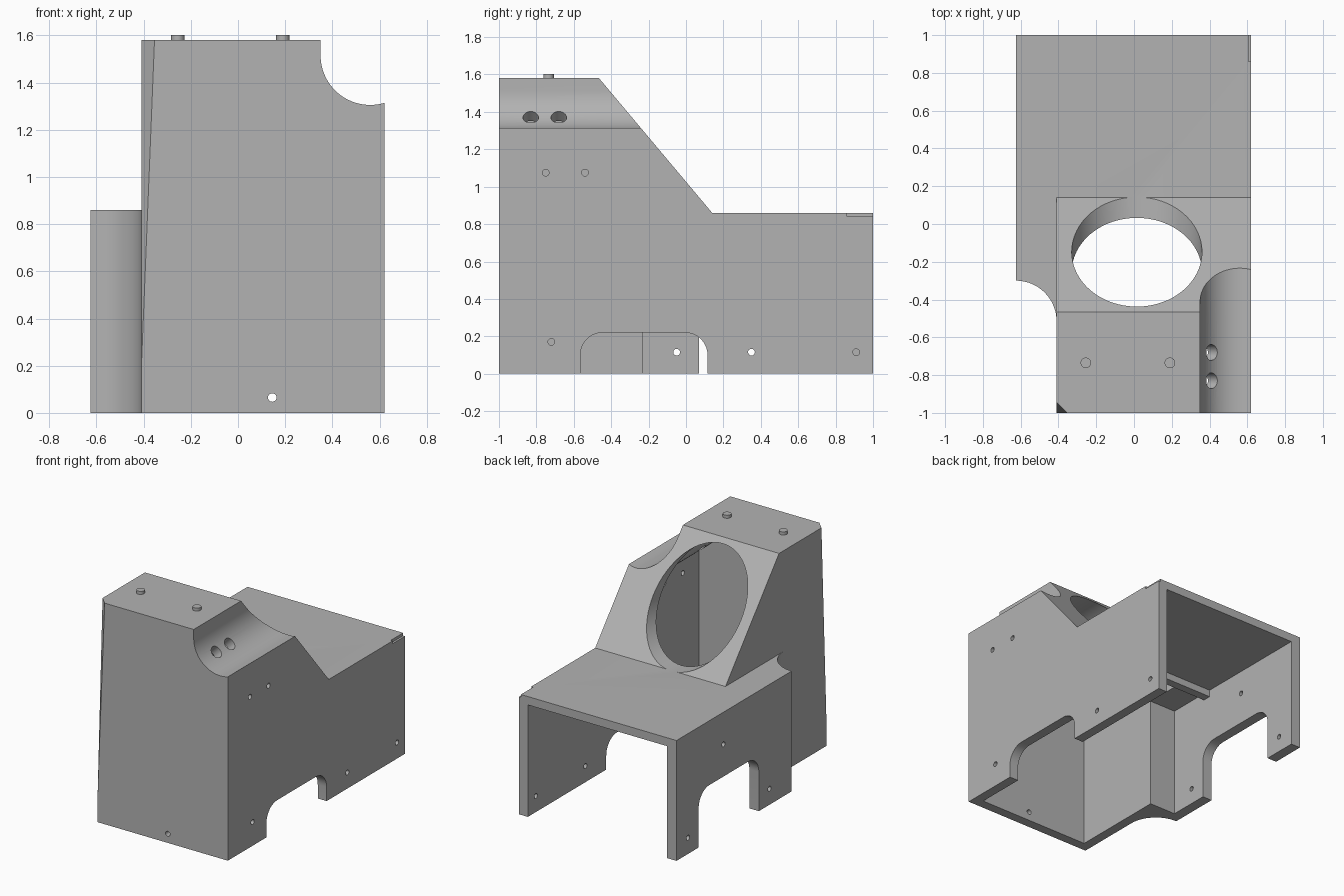
import bpy, bmesh, math
from mathutils import Vector, Matrix

cube = bpy.data.objects.get("Cube")
if cube:
    bpy.data.objects.remove(cube)

grey = bpy.data.materials.new("plain grey")
grey.use_nodes = True
grey.diffuse_color = (0.45, 0.45, 0.45, 1)
grey.node_tree.nodes["Principled BSDF"].inputs["Base Color"].default_value = (0.45, 0.45, 0.45, 1)


def new_object(name, bm):
    bmesh.ops.recalc_face_normals(bm, faces=bm.faces)
    mesh = bpy.data.meshes.new(name)
    bm.to_mesh(mesh)
    bm.free()
    mesh.materials.append(grey)
    ob = bpy.data.objects.new(name, mesh)
    bpy.context.collection.objects.link(ob)
    return ob


def prism(name, points, axis, a, b):
    """Extrude a 2D outline along an axis from a to b."""
    place = {"x": lambda u, v, w: (w, u, v),
             "y": lambda u, v, w: (u, w, v),
             "z": lambda u, v, w: (u, v, w)}[axis]
    bm = bmesh.new()
    face = bm.faces.new([bm.verts.new(place(u, v, a)) for u, v in points])
    made = bmesh.ops.extrude_face_region(bm, geom=[face])["geom"]
    verts = [g for g in made if isinstance(g, bmesh.types.BMVert)]
    bmesh.ops.translate(bm, verts=verts, vec=place(0, 0, b - a))
    return new_object(name, bm)


def box(name, x0, x1, y0, y1, z0, z1):
    return prism(name, [(x0, y0), (x1, y0), (x1, y1), (x0, y1)], "z", z0, z1)


def arc(cu, cv, r, start, end, steps=24):
    angles = [math.radians(start + (end - start) * i / steps) for i in range(steps + 1)]
    return [(cu + r * math.cos(t), cv + r * math.sin(t)) for t in angles]


def rod(name, centre, direction, r, length, sides=32):
    bm = bmesh.new()
    turn = Vector(direction).to_track_quat("Z", "Y").to_matrix().to_4x4()
    bmesh.ops.create_cone(bm, cap_ends=True, segments=sides, radius1=r, radius2=r,
                          depth=length, matrix=Matrix.Translation(centre) @ turn)
    return new_object(name, bm)


def combine(target, tool, operation="DIFFERENCE"):
    tool.hide_render = True
    mod = target.modifiers.new("cut", "BOOLEAN")
    mod.operation, mod.solver, mod.object = operation, "EXACT", tool
    bpy.context.view_layer.update()
    done = target.evaluated_get(bpy.context.evaluated_depsgraph_get())
    mesh = bpy.data.meshes.new_from_object(done)
    target.modifiers.clear()
    target.data = mesh
    bpy.data.objects.remove(tool)


def cove(name, r, a, b):
    outline = arc(0.56, 1.515, r, 180, 290) + [(0.8, 1.33 - r + 0.21), (0.8, 1.8), (0.56 - r, 1.8)]
    return prism(name, outline, "y", a, b)


def arch(name, y0, y1, top, r, x0, x1):
    outline = [(y0, -0.1)] + arc(y0 + r, top - r, r, 180, 90, 10)
    outline += arc(y1 - r, top - r, r, 90, 0, 10) + [(y1, -0.1)]
    return prism(name, outline, "x", x0, x1)


# Outer body: sloped side profile, narrowed on one side
body = prism("housing_shell", [(-1, 0), (-1, 1.58), (-0.465, 1.58), (0.14, 0.86),
                               (1, 0.86), (1, 0)], "x", -0.625, 0.62)
combine(body, box("upper_side_cut", -0.8, -0.41, -1.2, 0.5, 0.86, 1.8))
combine(body, prism("rounded_corner_cut", arc(-0.625, -0.515, 0.215, 90, 0)
                    + [(-0.41, -1.2), (-0.8, -1.2), (-0.8, -0.3)], "z", -0.1, 1.0))
combine(body, cove("cove_cut", 0.21, -1.2, 0.3))

# Hollow inside, open at the bottom and the back
cavity = prism("cavity", [(-0.93, -0.1), (-0.93, 1.51), (-0.512, 1.51), (0.08, 0.8),
                          (1.1, 0.8), (1.1, -0.1)], "x", -0.34, 0.55)
combine(cavity, cove("cavity_cove", 0.28, -1.2, 0.3))
combine(body, cavity)
combine(body, box("side_cavity", -0.55, -0.2, -0.23, 1.2, -0.1, 0.8))

# Large round opening through the sloped wall
combine(body, prism("round_opening", arc(0.015, 1.202, 0.345, 0, 354.375, 63), "y", -0.75, 0.145))

# Arched notches in the side walls
combine(body, arch("notch_a", -0.565, 0.115, 0.22, 0.12, 0.45, 0.8))
combine(body, arch("notch_b", 0.07, 0.75, 0.4, 0.12, -0.8, -0.45))

# Tapered chamfer on the front corner
bm = bmesh.new()
tip = bm.verts.new((-0.411, -1.001, 0.13))
top = [bm.verts.new(p) for p in ((-0.352, -1.001, 1.6), (-0.411, -0.942, 1.6), (-0.45, -1.05, 1.6))]
bm.faces.new(top)
for i in range(3):
    bm.faces.new((top[i], top[i - 1], tip))
combine(body, new_object("chamfer_cut", bm))

# Small screw holes
for y, z in ((-0.75, 1.075), (-0.54, 1.075), (-0.72, 0.17), (0.35, 0.115), (0.91, 0.115)):
    combine(body, rod("hole", (0.6, y, z), (1, 0, 0), 0.018, 0.2, 20))
for y, z in ((-0.05, 0.115), (0.87, 0.115), (0.47, 0.63)):
    combine(body, rod("hole", (-0.6, y, z), (1, 0, 0), 0.018, 0.2, 20))
combine(body, rod("hole", (0.145, -1, 0.065), (0, 1, 0), 0.018, 0.2, 20))

# Two larger holes in the cove and a small corner slot
for y in (-0.83, -0.68):
    combine(body, rod("cove_hole", (0.395, y, 1.355), (1, 0, 1), 0.042, 0.2))
combine(body, box("corner_slot", 0.605, 0.7, 0.86, 1.1, 0.84, 0.95))

# Studs on top and a rib under the rear deck
parts = [body]
for side, x in (("right", -0.255), ("left", 0.19)):
    parts.append(rod(side + "_top_stud", (x, -0.735, 1.585), (0, 0, 1), 0.028, 0.034))
parts.append(box("inner_rib", -0.56, 0.56, 0.08, 0.14, 0.75, 0.81))

# Smooth curved walls, sharp edges kept
for ob in parts:
    bpy.ops.object.select_all(action="DESELECT")
    ob.select_set(True)
    bpy.context.view_layer.objects.active = ob
    bpy.ops.object.shade_smooth_by_angle(angle=math.radians(30))
